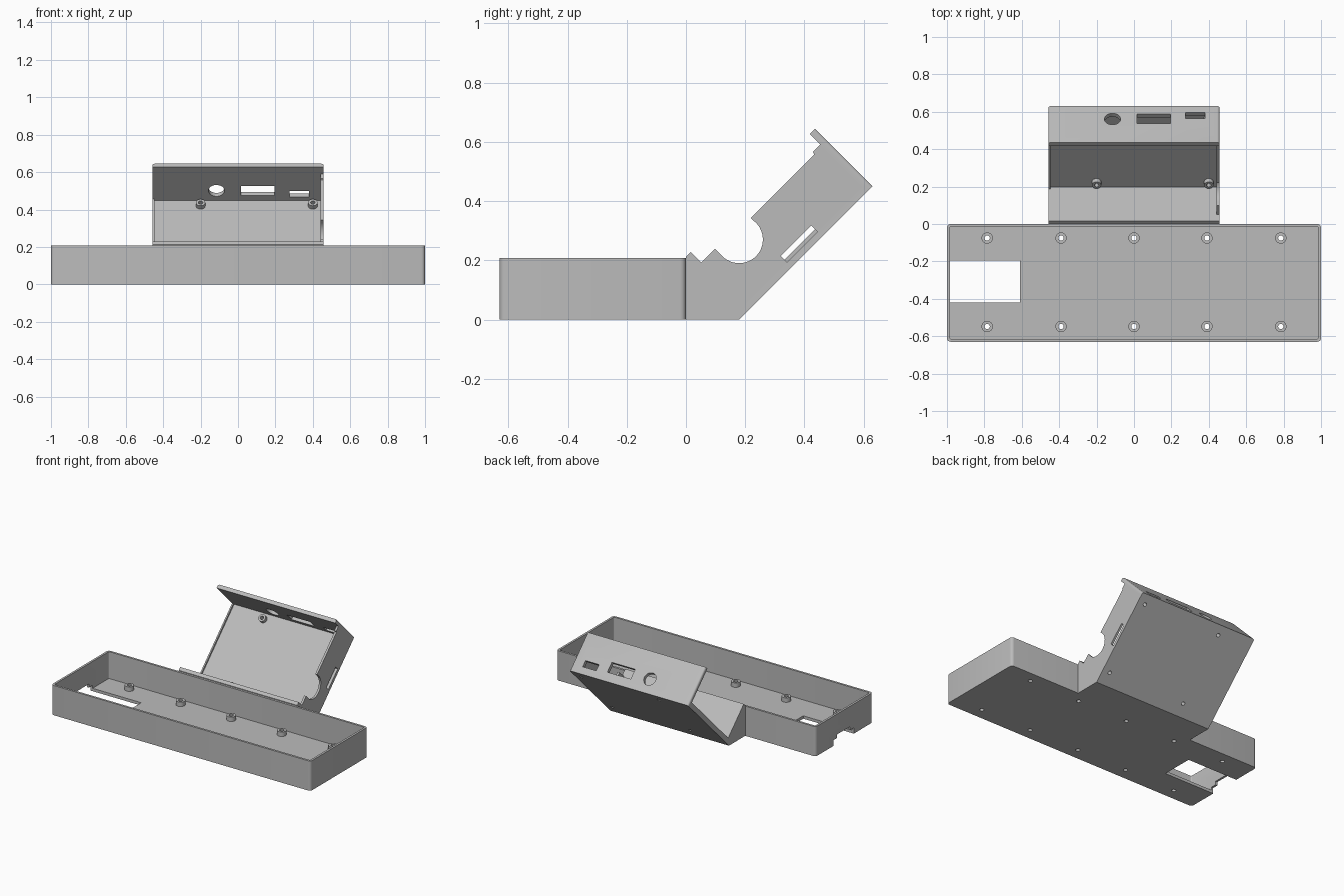
import bpy, bmesh, math
from mathutils import Matrix, Vector

if "Cube" in bpy.data.objects:
    bpy.data.objects.remove(bpy.data.objects["Cube"], do_unlink=True)

GREY = bpy.data.materials.new("plain grey")
GREY.use_nodes = True
GREY.diffuse_color = (0.5, 0.5, 0.5, 1)
GREY.node_tree.nodes["Principled BSDF"].inputs["Base Color"].default_value = (0.5, 0.5, 0.5, 1)

# Tilted frame: local y runs up the slope, local z points out of the panel
TILT = Matrix.Rotation(math.radians(45), 4, "X")
FLAT = Matrix.Identity(4)


def make(name, bm, frame=FLAT):
    bmesh.ops.recalc_face_normals(bm, faces=bm.faces)
    bm.transform(frame)
    mesh = bpy.data.meshes.new(name)
    bm.to_mesh(mesh)
    bm.free()
    mesh.materials.append(GREY)
    obj = bpy.data.objects.new(name, mesh)
    bpy.context.scene.collection.objects.link(obj)
    return obj


def box(name, low, high, frame=FLAT, round_corners=0):
    low, high = Vector(low), Vector(high)
    bm = bmesh.new()
    bmesh.ops.create_cube(bm, size=1)
    for v in bm.verts:
        v.co = [a + (b - a) * (c + 0.5) for a, b, c in zip(low, high, v.co)]
    if round_corners:
        upright = [e for e in bm.edges if abs(e.verts[0].co.z - e.verts[1].co.z) > 0.01]
        bmesh.ops.bevel(bm, geom=upright, offset=round_corners, segments=4,
                        profile=0.5, affect="EDGES")
    return make(name, bm, frame)


def rod(name, centre, radius, length, axis="Z", frame=FLAT, sides=32):
    bm = bmesh.new()
    bmesh.ops.create_cone(bm, cap_ends=True, segments=sides, radius1=radius,
                          radius2=radius, depth=length)
    if axis != "Z":
        bm.transform(Matrix.Rotation(math.pi / 2, 4, "Y" if axis == "X" else "X"))
    bm.transform(Matrix.Translation(centre))
    return make(name, bm, frame)


def extrude(name, profile, x0, x1, frame=FLAT, end=None):
    """Extrude a side profile along x, rounding the corners at y = end."""
    bm = bmesh.new()
    face = bm.faces.new([bm.verts.new((x0, y, z)) for y, z in profile])
    res = bmesh.ops.extrude_face_region(bm, geom=[face])
    for v in res["geom"]:
        if isinstance(v, bmesh.types.BMVert):
            v.co.x = x1
    if end is not None:
        edges = [e for e in bm.edges
                 if all(abs(v.co.y - end) < 1e-4 for v in e.verts)
                 and abs(e.verts[0].co.x - e.verts[1].co.x) < 1e-4]
        bmesh.ops.bevel(bm, geom=edges, offset=0.012, segments=4, profile=0.5, affect="EDGES")
    return make(name, bm, frame)


def cut(obj, cutters):
    """Subtract the cutters, keep the result as plain mesh and drop the cutters."""
    for c in cutters:
        c.hide_render = True
        mod = obj.modifiers.new("cut", "BOOLEAN")
        mod.operation, mod.solver, mod.object = "DIFFERENCE", "EXACT", c
    bpy.context.view_layer.update()
    deps = bpy.context.evaluated_depsgraph_get()
    mesh = bpy.data.meshes.new_from_object(obj.evaluated_get(deps))
    obj.modifiers.clear()
    obj.data = mesh
    for c in cutters:
        bpy.data.objects.remove(c, do_unlink=True)


def smooth(obj):
    bpy.ops.object.select_all(action="DESELECT")
    obj.select_set(True)
    bpy.context.view_layer.objects.active = obj
    bpy.ops.object.shade_smooth_by_angle(angle=math.radians(30))


# Long tray with rounded corners
WALL, FLOOR, TOP = 0.015, 0.02, 0.207
tray = box("tray", (-1, -0.63, 0), (1, 0, TOP), round_corners=0.02)
tray_posts = [(x, y) for x in (-0.785, -0.39, 0, 0.39, 0.785) for y in (-0.075, -0.548)]
cuts = [box("tray_hollow", (-1 + WALL, -0.63 + WALL, FLOOR), (1 - WALL, -WALL, 0.4),
            round_corners=0.008),
        box("floor_window", (-1 + WALL, -0.42, -0.1), (-0.61, -0.195, 0.1)),
        box("wide_notch", (-1.1, -0.42, -0.1), (-0.98, -0.195, 0.04)),
        box("deep_notch", (-1.1, -0.38, -0.1), (-0.98, -0.235, 0.065))]
cuts += [rod("hole", (x, y, 0), 0.014, 0.3) for x, y in tray_posts]
cut(tray, cuts)
smooth(tray)

# Screw posts on the tray floor
for x, y in tray_posts:
    post = rod("tray_post", (x, y, FLOOR + 0.015), 0.03, 0.032)
    cut(post, [rod("hole", (x, y, 0), 0.014, 0.3)])
    smooth(post)

# Tilted holder: wedge foot, low end wall, back panel and port plate in one profile
HALF, BACK, INNER, END = 0.457, -0.127, -0.105, 0.764
holder = extrude("tilted_holder",
                 [(0, 0), (0.127, BACK), (END, BACK), (END, 0.148), (0.738, 0.148),
                  (0.738, INNER), (0.173, INNER), (0.173, 0.15), (0.15, 0.15),
                  (0.146, 0.146)], -HALF, HALF, TILT, END)
panel_posts = [(x, u) for x in (-0.2, 0.4) for u in (0.214, 0.698)]
cuts = [rod("round_port", (-0.115, 0.75, -0.03), 0.043, 0.2, "Y", TILT),
        box("wide_port", (0.015, 0.7, -0.066), (0.195, 0.9, 0.004), TILT),
        box("small_port", (0.275, 0.7, -0.078), (0.38, 0.9, -0.034), TILT)]
cuts += [rod("hole", (x, u, BACK), 0.012, 0.3, frame=TILT) for x, u in panel_posts]
cut(holder, cuts)
smooth(holder)

# Side wall with a round cut-out and a card slot
side = extrude("side_wall",
               [(0.15, BACK), (0.752, BACK), (0.752, 0.097), (0.703, 0.097), (0.7, 0.088),
                (0.35, 0.088), (0.3, 0.1), (0.15, 0.1)], HALF - WALL, HALF, TILT)
cut(side, [rod("round_cutout", (HALF, 0.318, 0.064), 0.08, 0.2, "X", TILT, 48),
           box("cutout_mouth", (0.4, 0.2385, 0.064), (0.5, 0.3975, 0.2), TILT),
           box("card_slot", (0.4, 0.378, INNER), (0.5, 0.524, -0.075), TILT)])
smooth(side)

# Low rim on the open side
box("open_side_rim", (-HALF, 0.16, BACK), (-HALF + 0.01, 0.75, INNER + 0.012), TILT)

# Screw posts on the panel
for x, u in panel_posts:
    post = rod("panel_post", (x, u, INNER + 0.012), 0.025, 0.028, frame=TILT)
    cut(post, [rod("hole", (x, u, BACK), 0.012, 0.3, frame=TILT)])
    smooth(post)
